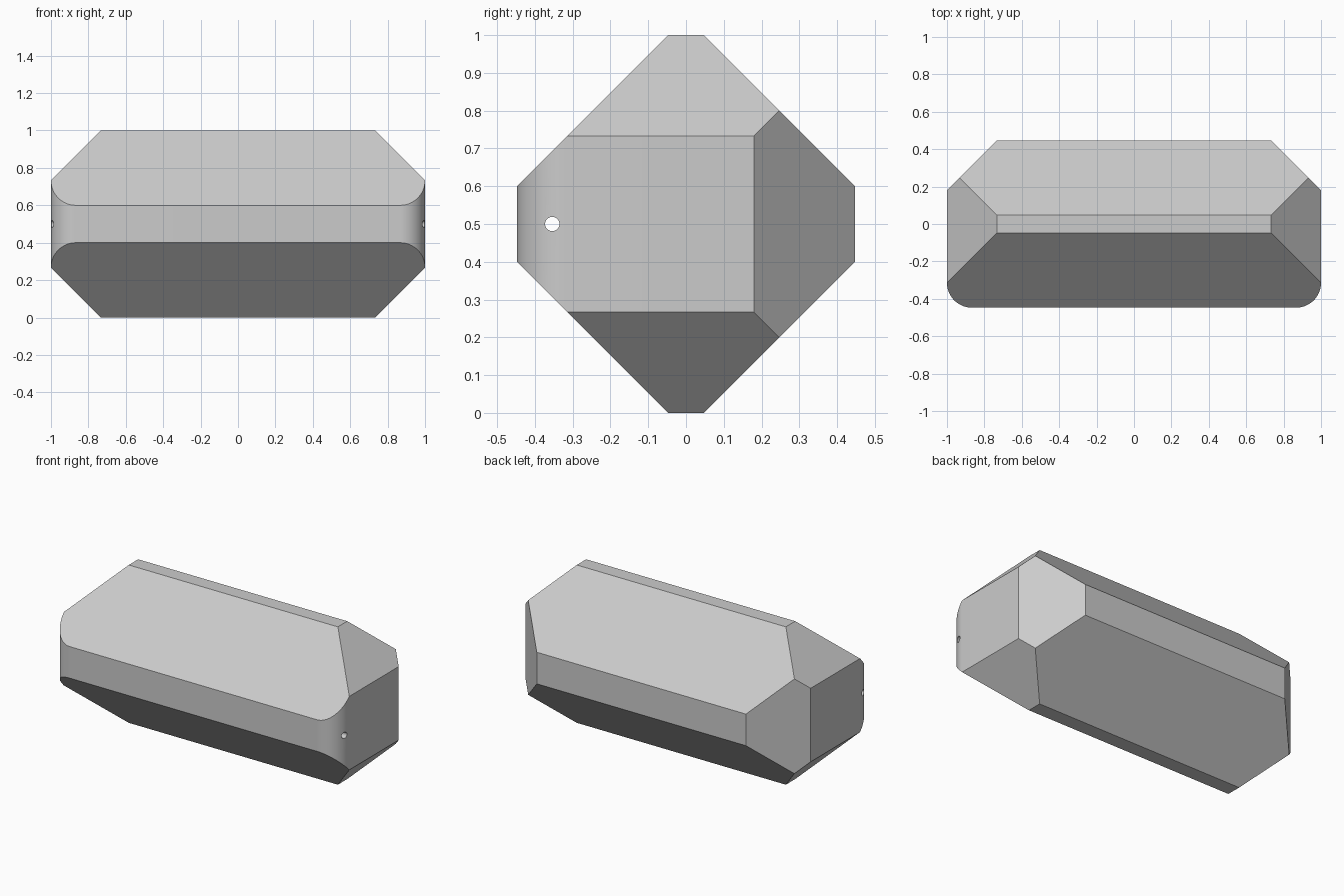
import bpy, bmesh
from math import sin, cos, pi, radians
from mathutils import Vector

cube = bpy.data.objects.get("Cube")
if cube:
    bpy.data.objects.remove(cube, do_unlink=True)

LENGTH, DEPTH = 1.0, 0.447      # half sizes
CHAMFER, FILLET, STEPS = 0.267, 0.133, 28

# Material
grey = bpy.data.materials.new("light_grey")
grey.use_nodes = True
grey.diffuse_color = (0.6, 0.6, 0.6, 1)
grey.node_tree.nodes["Principled BSDF"].inputs["Base Color"].default_value = (0.6, 0.6, 0.6, 1)

# Plan outline: rounded front corners, chamfered back corners
right_half = []
for i in range(STEPS + 1):
    a = -pi / 2 + pi / 2 * i / STEPS
    right_half.append((LENGTH - FILLET + FILLET * cos(a), -DEPTH + FILLET + FILLET * sin(a)))
right_half += [(LENGTH, DEPTH - CHAMFER), (LENGTH - CHAMFER, DEPTH)]
outline = right_half + [(-x, y) for x, y in reversed(right_half)]

bm = bmesh.new()
base = bm.faces.new([bm.verts.new((x, y, 0)) for x, y in outline])
extruded = bmesh.ops.extrude_face_region(bm, geom=[base])
bmesh.ops.translate(bm, vec=(0, 0, 1),
                    verts=[v for v in extruded["geom"] if isinstance(v, bmesh.types.BMVert)])
bmesh.ops.recalc_face_normals(bm, faces=bm.faces[:])


def slice_off(point, normal):
    """Cut away everything beyond the plane and cap the opening."""
    cut = bmesh.ops.bisect_plane(bm, geom=bm.verts[:] + bm.edges[:] + bm.faces[:],
                                 plane_co=Vector(point), plane_no=Vector(normal),
                                 clear_outer=True, dist=1e-6)
    rim = [e for e in cut["geom_cut"] if isinstance(e, bmesh.types.BMEdge)]
    bmesh.ops.contextual_create(bm, geom=rim)


# Long slopes and end chamfers, mirrored over both axes
for side in (-1, 1):
    for up in (-1, 1):
        slice_off((0, side * DEPTH, 0.5 + up * 0.1), (0, side, up))
        slice_off((side * LENGTH, 0, 0.5 + up * (0.5 - CHAMFER)), (side, 0, up))
bmesh.ops.remove_doubles(bm, verts=bm.verts[:], dist=1e-5)
bmesh.ops.recalc_face_normals(bm, faces=bm.faces[:])

mesh = bpy.data.meshes.new("faceted_body")
bm.to_mesh(mesh)
bm.free()
mesh.materials.append(grey)
body = bpy.data.objects.new("faceted_body", mesh)
bpy.context.collection.objects.link(body)

# Pin hole running lengthwise near the front
bpy.ops.mesh.primitive_cylinder_add(vertices=32, radius=0.019, depth=2.4,
                                    location=(0, -0.354, 0.5), rotation=(0, pi / 2, 0))
drill = bpy.context.object
drill.name = "pin_hole_cutter"
drill.hide_render = True
drill.data.materials.append(grey)

bpy.ops.object.select_all(action="DESELECT")
body.select_set(True)
bpy.context.view_layer.objects.active = body
hole = body.modifiers.new("pin_hole", "BOOLEAN")
hole.operation = "DIFFERENCE"
hole.solver = "EXACT"
hole.object = drill
bpy.ops.object.modifier_apply(modifier=hole.name)
bpy.data.objects.remove(drill, do_unlink=True)

bpy.ops.object.shade_smooth_by_angle(angle=radians(30))
